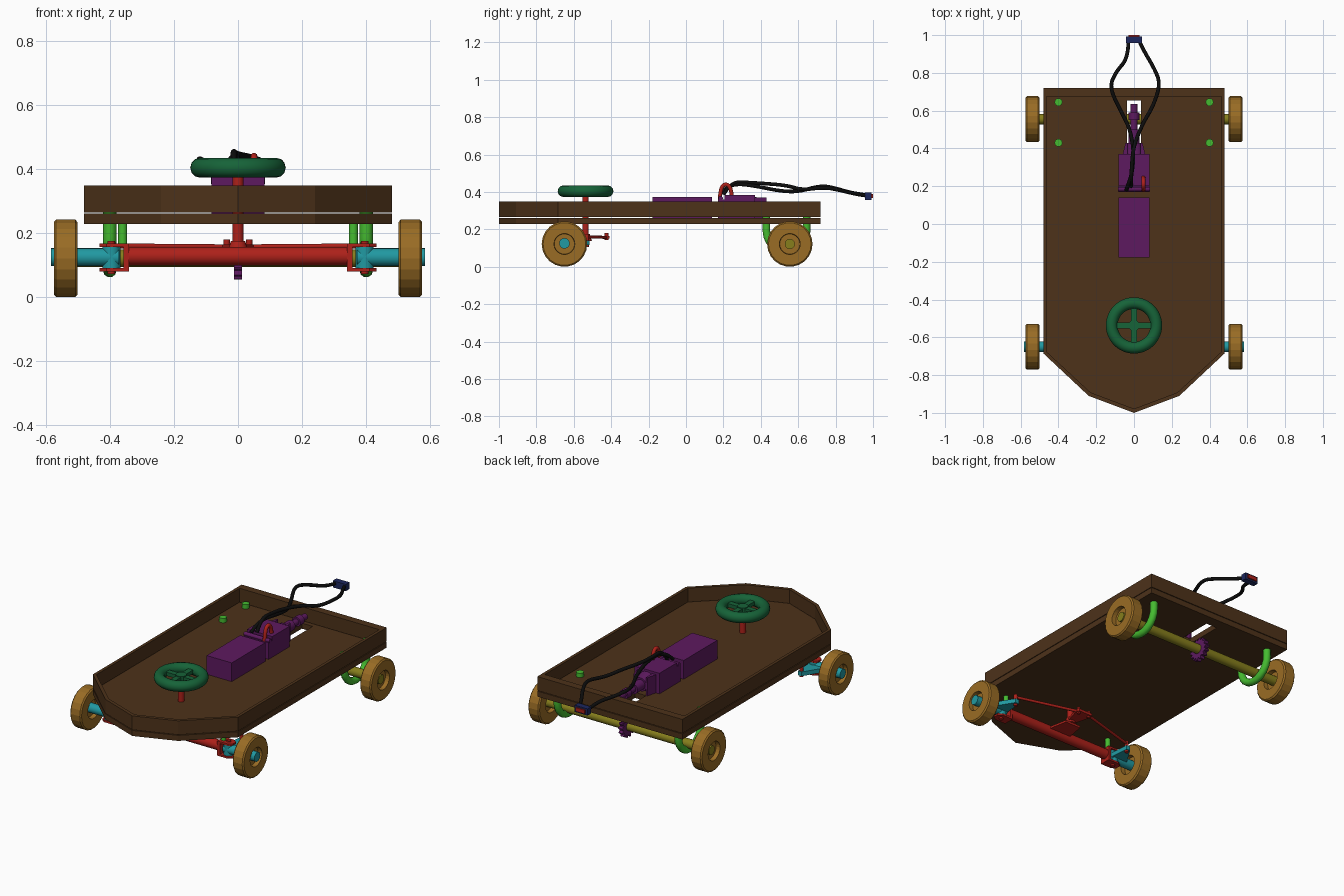
import bpy, bmesh, math
from mathutils import Vector, Matrix

if "Cube" in bpy.data.objects:
    bpy.data.objects.remove(bpy.data.objects["Cube"])

def mat(name, r, g, b):
    m = bpy.data.materials.new(name)
    m.diffuse_color = (r, g, b, 1)
    m.use_nodes = True
    m.node_tree.nodes["Principled BSDF"].inputs["Base Color"].default_value = m.diffuse_color
    return m

BROWN = mat("brown", .075, .032, .010)
WOOD = mat("tan", .32, .15, .018)
DGREEN = mat("dark_green", .008, .125, .04)
GREEN = mat("green", .06, .5, .03)
PURPLE = mat("purple", .11, .01, .115)
RED = mat("red", .42, .015, .01)
CYAN = mat("cyan", .015, .32, .36)
OLIVE = mat("olive", .24, .21, .012)
NAVY = mat("navy", .012, .02, .11)
BLACK = mat("black", .004, .004, .004)

def finish(name, bm, m, smooth=False):
    bmesh.ops.recalc_face_normals(bm, faces=bm.faces)
    me = bpy.data.meshes.new(name)
    bm.to_mesh(me)
    bm.free()
    o = bpy.data.objects.new(name, me)
    bpy.context.collection.objects.link(o)
    me.materials.append(m)
    if smooth:
        bpy.ops.object.select_all(action='DESELECT')
        o.select_set(True)
        bpy.context.view_layer.objects.active = o
        bpy.ops.object.shade_smooth_by_angle(angle=math.radians(35))
    return o

def box(name, x0, x1, y0, y1, z0, z1, m):
    bm = bmesh.new()
    bmesh.ops.create_cube(bm, size=1)
    for v in bm.verts:
        v.co = ((x0 + x1) / 2 + v.co.x * (x1 - x0), (y0 + y1) / 2 + v.co.y * (y1 - y0),
                (z0 + z1) / 2 + v.co.z * (z1 - z0))
    return finish(name, bm, m)

def rod(name, a, b, r, m, r2=None, n=20):
    a, b = Vector(a), Vector(b)
    bm = bmesh.new()
    M = Matrix.Translation((a + b) / 2) @ (b - a).to_track_quat('Z', 'Y').to_matrix().to_4x4()
    bmesh.ops.create_cone(bm, cap_ends=True, segments=n, radius1=r,
                          radius2=r if r2 is None else r2, depth=(b - a).length, matrix=M)
    return finish(name, bm, m, True)

def prism(name, pts, z0, z1, m):
    bm = bmesh.new()
    f = bm.faces.new([bm.verts.new((x, y, z0)) for x, y in pts])
    e = bmesh.ops.extrude_face_region(bm, geom=[f])['geom']
    bmesh.ops.translate(bm, vec=(0, 0, z1 - z0), verts=[v for v in e if isinstance(v, bmesh.types.BMVert)])
    return finish(name, bm, m)

def lathe_x(name, prof, c, n, m):
    # closed (x, radius) profile spun round the x axis through c
    bm = bmesh.new()
    rings = [[bm.verts.new((c[0] + x, c[1] + r * math.sin(2 * math.pi * (i + .5) / n),
              c[2] + r * math.cos(2 * math.pi * (i + .5) / n))) for x, r in prof] for i in range(n)]
    k = len(prof)
    for i in range(n):
        A, B = rings[i], rings[(i + 1) % n]
        for j in range(k):
            bm.faces.new((A[j], A[(j + 1) % k], B[(j + 1) % k], B[j]))
    return finish(name, bm, m)

def tube(name, pts, r, m, kind='NURBS'):
    cu = bpy.data.curves.new(name, 'CURVE')
    cu.dimensions = '3D'
    cu.bevel_depth, cu.bevel_resolution, cu.use_fill_caps = r, 3, True
    s = cu.splines.new(kind)
    s.points.add(len(pts) - 1)
    for p, q in zip(s.points, pts):
        p.co = (*q, 1)
    if kind == 'NURBS':
        s.order_u, s.use_endpoint_u, s.resolution_u = 3, True, 6
    s.use_smooth = True
    o = bpy.data.objects.new(name, cu)
    bpy.context.collection.objects.link(o)
    cu.materials.append(m)
    return o

# tray floor with a slot for the drive
def mirrored(half):
    return half + [(-x, y) for x, y in reversed(half) if x > 0]
outer = mirrored([(0, -1), (.24, -.91), (.48, -.685), (.48, .72)])
inner = mirrored([(0, -.978), (.23, -.892), (.462, -.677), (.462, .675)])
floor = prism("tray_floor", outer, .228, .261, BROWN)
cutter = box("slot_cutter", -.036, .036, .43, .655, .2, .3, BROWN)
mod = floor.modifiers.new("slot", 'BOOLEAN')
mod.operation, mod.object, mod.solver = 'DIFFERENCE', cutter, 'EXACT'
bpy.context.view_layer.objects.active = floor
bpy.ops.object.modifier_apply(modifier="slot")
bpy.data.objects.remove(cutter)

# tray side walls, a hair above the floor
bm = bmesh.new()
loops = [[bm.verts.new((x, y, z)) for x, y in L] for L, z in
         ((outer, .265), (outer, .348), (inner, .348), (inner, .265))]
for a in range(4):
    A, B = loops[a], loops[(a + 1) % 4]
    for i in range(len(A)):
        j = (i + 1) % len(A)
        bm.faces.new((A[i], A[j], B[j], B[i]))
finish("tray_walls", bm, BROWN)

# wheels
AZ, FY, RY = .1215, -.65, .555
prof = [(-.037, .056), (-.037, .114), (-.030, .1215), (.030, .1215), (.037, .114), (.037, .056),
        (.012, .054), (.012, .024), (-.012, .024), (-.012, .054)]
for s, side in ((1, "right"), (-1, "left")):
    lathe_x("front_wheel_" + side, prof, (s * .5375, FY, AZ), 22, WOOD)
    lathe_x("rear_wheel_" + side, prof, (s * .5375, RY, AZ), 22, WOOD)

    # rear axle U-bolts
    arc = [(s * .4, .5375 - .1075 * math.cos(t * math.pi / 12), .19 - .107 * math.sin(t * math.pi / 12))
           for t in range(13)]
    tube("rear_hook_" + side, [(s * .4, .43, .287)] + arc + [(s * .4, .645, .287)], .021, GREEN, 'POLY')

    # front stub axle, kingpin and steering arm
    rod("stub_axle_" + side, (s * .372, FY, .125), (s * .583, FY, .125), .028, CYAN)
    rod("kingpin_barrel_" + side, (s * .395, FY, .092), (s * .395, FY, .158), .028, CYAN)
    prism("steering_arm_" + side, [(s * .37, FY), (s * .48, FY), (s * .47, -.62), (s * .405, -.515),
                                   (s * .38, -.515)], .115, .14, CYAN)
    rod("kingpin_" + side, (s * .395, FY, .072), (s * .395, FY, .176), .012, RED)

    # yoke on the end of the front beam
    box("yoke_web_" + side, min(s * .34, s * .357), max(s * .34, s * .357), -.682, -.618, .082, .167, RED)
    for z, tag in ((.080, "lower"), (.157, "upper")):
        prism("yoke_%s_%s" % (tag, side), [(s * .34, -.682), (s * .41, -.682), (s * .432, -.665),
              (s * .432, -.635), (s * .41, -.618), (s * .34, -.618)], z, z + .011, RED)
    rod("beam_bolt_" + side, (s * .36, -.65, .16), (s * .36, -.65, .24), .014, GREEN)

    # tie rod with its pins
    rod("tie_rod_" + side, (s * .035, -.425, .157), (s * .393, -.53, .16), .008, RED, n=12)
    rod("tie_pin_outer_" + side, (s * .393, -.53, .105), (s * .393, -.53, .173), .011, RED, n=12)
    rod("tie_pin_inner_" + side, (s * .035, -.425, .143), (s * .035, -.425, .18), .01, RED, n=12)

# axles
rod("rear_axle", (-.56, RY, AZ), (.56, RY, AZ), .027, OLIVE)
rod("front_beam", (-.345, FY, .128), (.345, FY, .128), .029, RED)
prism("column_bracket", [(-.075, -.65), (.075, -.65), (.05, -.515), (-.05, -.515)], .125, .137, RED)

# steering column, drop arm and wheel
SY = -.537
rod("steering_column", (0, SY, .13), (0, SY, .4), .017, RED)
rod("column_collar", (0, SY, .137), (0, SY, .176), .034, RED, .022)
prism("drop_arm", [(-.02, SY), (.02, SY), (.052, -.425), (.045, -.408), (-.045, -.408), (-.052, -.425)],
      .15, .165, RED)
ring = [(.118 + .031 * math.cos(a * math.pi / 6), .404 + .031 * math.sin(a * math.pi / 6)) for a in range(12)]
bm = bmesh.new()
N = 48
grid = [[bm.verts.new((r * math.cos(2 * math.pi * i / N), SY + r * math.sin(2 * math.pi * i / N), z))
         for r, z in ring] for i in range(N)]
for i in range(N):
    for j in range(12):
        A, B = grid[i], grid[(i + 1) % N]
        bm.faces.new((A[j], A[(j + 1) % 12], B[(j + 1) % 12], B[j]))
finish("steering_rim", bm, DGREEN, True)
box("steering_spoke_cross", -.105, .105, SY - .016, SY + .016, .394, .416, DGREEN)
box("steering_spoke_long", -.016, .016, SY - .105, SY + .105, .394, .416, DGREEN)
rod("steering_hub", (0, SY, .388), (0, SY, .42), .03, DGREEN)

# battery, motor and drive shaft
box("battery", -.083, .083, -.178, .14, .261, .373, PURPLE)
box("motor", -.083, .083, .205, .37, .261, .384, PURPLE)
box("motor_flange", -.083, .083, .17, .205, .261, .36, PURPLE)
rod("motor_bolt", (-.085, .185, .366), (.085, .185, .366), .012, PURPLE)
rod("motor_nose", (0, .37, .318), (0, .43, .318), .055, PURPLE, .04)
rod("motor_neck", (0, .43, .318), (0, .5, .318), .03, PURPLE)
rod("drive_shaft", (0, .5, .318), (0, .635, .318), .018, PURPLE)
rod("drive_collar", (0, .55, .318), (0, .59, .318), .028, PURPLE)
for s, side in ((1, "right"), (-1, "left")):
    prism("motor_rib_" + side, [(s * .035, .37), (s * .06, .37), (s * .045, .43), (s * .035, .43)], .261, .37, PURPLE)

# toothed wheel on the rear axle
teeth = 14
bm = bmesh.new()
f = bm.faces.new([bm.verts.new((-.013, RY + r * math.cos(t), AZ + r * math.sin(t))) for t, r in
                  [(math.pi * i / (2 * teeth), .067 if i % 4 < 2 else .054) for i in range(4 * teeth)]])
e = bmesh.ops.extrude_face_region(bm, geom=[f])['geom']
bmesh.ops.translate(bm, vec=(.026, 0, 0), verts=[v for v in e if isinstance(v, bmesh.types.BMVert)])
finish("axle_gear", bm, PURPLE)

# cables, connector and red terminal lead
tube("cable_left", [(-.04, .18, .385), (-.03, .21, .42), (-.01, .27, .445), (.0, .38, .43), (-.02, .5, .405),
                    (-.07, .6, .40), (-.13, .72, .435), (-.10, .8, .42), (-.03, .88, .395), (-.03, .965, .383)],
     .010, BLACK)
tube("cable_right", [(-.015, .2, .385), (-.015, .24, .455), (-.01, .34, .45), (.0, .42, .445), (.05, .54, .435),
                     (.10, .62, .41), (.14, .74, .425), (.11, .82, .41), (.05, .92, .385), (.03, .965, .38)],
     .010, BLACK)
box("connector", -.043, .043, .957, .992, .358, .398, NAVY)
box("connector_contacts", -.03, .03, .99, 1.0, .367, .389, RED)
tube("terminal_lead", [(.05, .18, .36), (.05, .185, .42), (.05, .21, .445), (.05, .24, .425), (.05, .245, .38)],
     .011, RED)
